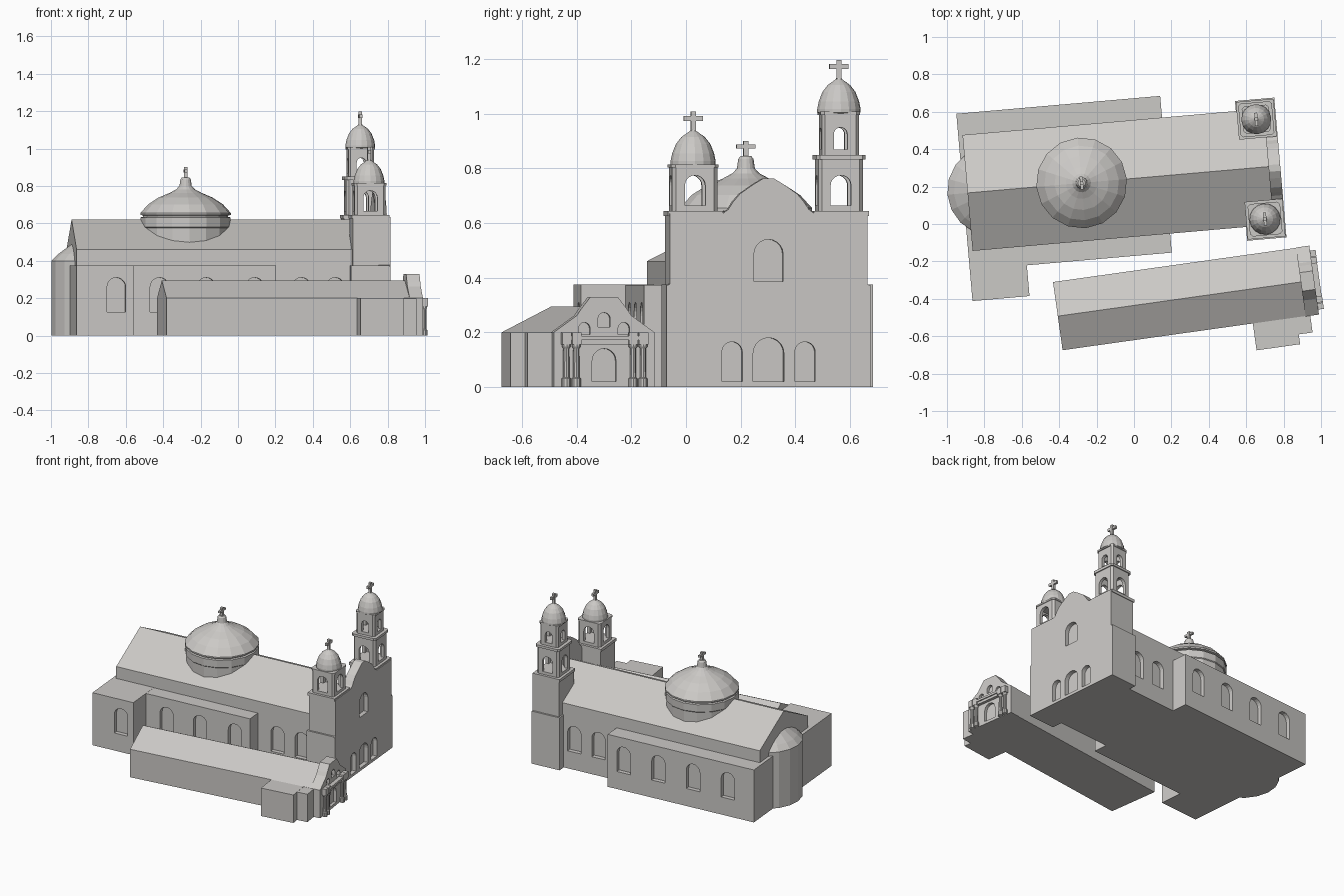
import bpy, bmesh, math
from mathutils import Vector

if "Cube" in bpy.data.objects:
    bpy.data.objects.remove(bpy.data.objects["Cube"])

stone = bpy.data.materials.new("pale_stone")
stone.use_nodes = True
stone.diffuse_color = (0.60, 0.585, 0.565, 1)
stone.node_tree.nodes["Principled BSDF"].inputs["Base Color"].default_value = stone.diffuse_color

CHURCH, HALL = math.radians(5), math.radians(8)
turn = CHURCH          # heading of the building in progress


def finish(name, bm):
    bmesh.ops.recalc_face_normals(bm, faces=bm.faces)
    me = bpy.data.meshes.new(name)
    bm.to_mesh(me)
    bm.free()
    me.materials.append(stone)
    ob = bpy.data.objects.new(name, me)
    bpy.context.collection.objects.link(ob)
    ob.rotation_euler.z = turn
    return ob


def prism(name, pts, axis, a, b):
    """Extrude a 2D outline along x, y or z from a to b."""
    place = {"x": lambda p, q, t: (t, p, q),
             "y": lambda p, q, t: (p, t, q),
             "z": lambda p, q, t: (p, q, t)}[axis]
    bm = bmesh.new()
    face = bm.faces.new([bm.verts.new(place(p, q, a)) for p, q in pts])
    out = bmesh.ops.extrude_face_region(bm, geom=[face])
    move = Vector(place(0, 0, b - a))
    bmesh.ops.translate(bm, vec=move, verts=[v for v in out["geom"] if isinstance(v, bmesh.types.BMVert)])
    return finish(name, bm)


def box(name, x0, x1, y0, y1, z0, z1):
    return prism(name, [(x0, y0), (x1, y0), (x1, y1), (x0, y1)], "z", z0, z1)


def block(name, x, y, half, z0, z1, cut=0.0):
    """Square block with optional chamfered corners."""
    if not cut:
        return box(name, x - half, x + half, y - half, y + half, z0, z1)
    k = half - cut
    pts = [(half, -k), (half, k), (k, half), (-k, half), (-half, k), (-half, -k), (-k, -half), (k, -half)]
    return prism(name, [(x + p, y + q) for p, q in pts], "z", z0, z1)


def lathe(name, x, y, profile, seg=16):
    bm = bmesh.new()
    rings = [[bm.verts.new((x + r * math.cos(i * math.tau / seg), y + r * math.sin(i * math.tau / seg), z))
              for i in range(seg)] for r, z in profile]
    for lo, hi in zip(rings, rings[1:]):
        for i in range(seg):
            j = (i + 1) % seg
            bm.faces.new((lo[i], lo[j], hi[j], hi[i]))
    bm.faces.new(rings[0])
    bm.faces.new(rings[-1])
    return finish(name, bm)


def arch(c, width, z0, z1):
    """Outline of a round-headed opening."""
    r = width / 2
    head = [(c + r * math.cos(i * math.pi / 10), z1 - r + r * math.sin(i * math.pi / 10)) for i in range(11)]
    return [(c - r, z0), (c + r, z0)] + head


def carve(ob, cutter):
    mod = ob.modifiers.new("cut", "BOOLEAN")
    mod.operation, mod.solver, mod.object = "DIFFERENCE", "EXACT", cutter
    bpy.context.view_layer.update()
    ob_eval = ob.evaluated_get(bpy.context.evaluated_depsgraph_get())
    me = bpy.data.meshes.new_from_object(ob_eval)
    ob.modifiers.clear()
    ob.data = me
    bpy.data.objects.remove(cutter)


def niche(ob, axis, face, c, width, z0, z1, depth=0.03):
    """Recess an arch into a wall; the sign of depth points outward."""
    carve(ob, prism("cutter", arch(c, width, z0, z1), axis, face - depth, face + depth))


def cross(name, x, y, z0, z1):
    h = z1 - z0
    box(name + "_post", x - .009, x + .009, y - .009, y + .009, z0 - .01, z1)
    box(name + "_arms", x - .008, x + .008, y - .035, y + .035, z0 + h * .5, z0 + h * .77)


# Nave with gabled roof
MID = 0.243
nave = prism("nave", [(MID - .311, 0), (MID + .311, 0), (MID + .311, .46), (MID, .62), (MID - .311, .46)],
             "x", -.872, .75)
left_aisle = box("left_aisle", -.895, .199, .3, .67, 0, .375)
right_aisle = box("right_aisle", -.85, .188, -.17, .2, 0, .374)
transept = box("transept", -.896, -.59, -.335, .32, 0, .375)

# Side windows
SILL, TOP, WIDE = .125, .31, .1
for u in (-.70, -.44, -.18, .08):
    niche(left_aisle, "y", .67, u, WIDE, SILL, TOP)
for u in (-.436, -.186, .075):
    niche(right_aisle, "y", -.17, u, WIDE, SILL, TOP)
niche(transept, "y", -.335, -.682, WIDE, SILL, TOP)
for u in (.335, .516):
    for side in (-1, 1):
        niche(nave, "y", MID + side * .311, u, WIDE, SILL, TOP)

# Apse
lathe("apse", -.74, MID, [(.24, 0), (.24, .4), (.205, .435), (.13, .49), (.06, .52), (.01, .53)], 18)

# Crossing dome
lathe("dome_drum", -.26, MID, [(.236, .4), (.236, .575), (.241, .58), (.241, .632), (.228, .635), (.228, .66)])
lathe("dome", -.26, MID, [(.228, .642), (.243, .645), (.243, .655), (.2, .702), (.145, .738), (.085, .763),
                          (.05, .782), (.033, .8), (.028, .835), (.02, .845)])
cross("dome_cross", -.26, MID, .845, .9)

# Street front with curved gable
FC, FRONT = 0.233, 0.806
half = [(.375, 0), (.375, .37), (.363, .376), (.363, .635), (.168, .635), (.148, .65), (.13, .678),
        (.105, .707), (.055, .742), (.018, .764)]
street_front = prism("street_front", [(FC + w, z) for w, z in half] + [(FC - w, z) for w, z in reversed(half)],
                     "x", .743, FRONT)
for w, width, z0, z1 in ((0, .113, .02, .18), (-.134, .075, .02, .165), (.134, .075, .02, .165),
                         (0, .107, .385, .54)):
    niche(street_front, "x", FRONT, FC + w, width, z0, z1)


def belfry(name, x, y, size, z0, z1, width, a0, a1):
    body = block(name, x, y, size, z0, z1, size * .16)
    carve(body, block("cutter", x, y, size - .022, a0, z1 - .02))
    carve(body, prism("cutter", arch(y, width, a0, a1), "x", x - .2, x + .2))
    carve(body, prism("cutter", arch(x, width, a0, a1), "y", y - .2, y + .2))


def cupola(name, x, y, r, z):
    rows = [(.9, -.005), (1, 0), (1, .012), (.93, .04), (.76, .075), (.52, .1), (.28, .114), (.14, .122), (.1, .13)]
    lathe(name + "_cupola", x, y, [(r * k, z + h) for k, h in rows])
    cross(name + "_cross", x, y, z + .125, z + .193)


# Bell towers
TX = .70
for name, side in (("right_tower", -1), ("left_tower", 1)):
    ty = FC + side * .268
    block(name + "_shaft", TX, ty, .095, 0, .635)
    outer = sorted((ty - side * .09, ty + side * .107))
    box(name + "_base", TX - .105, TX + .1, *outer, 0, .375)
    block(name + "_ledge", TX, ty, .101, .625, .645)
    if side < 0:
        belfry(name + "_belfry", TX, ty, .083, .645, .805, .075, .665, .775)
        block(name + "_cornice", TX, ty, .087, .803, .815, .014)
        cupola(name, TX, ty, .083, .815)
    else:
        belfry(name + "_lower_belfry", TX, ty, .082, .645, .835, .075, .665, .775)
        block(name + "_middle_ledge", TX, ty, .09, .833, .85, .012)
        belfry(name + "_upper_belfry", TX, ty, .068, .85, 1.0, .05, .87, .95)
        block(name + "_cornice", TX, ty, .073, .996, 1.008, .014)
        cupola(name, TX, ty, .08, 1.005)

# Side hall with its own heading
turn = HALL
HC = -.431
prism("hall", [(HC - .184, 0), (HC + .184, 0), (HC + .184, .2), (HC, .295), (HC - .184, .2)], "x", -.472, .87)
box("hall_room", .555, .79, -.76, -.55, 0, .2)
box("hall_porch_room", .6, .865, -.707, -.56, 0, .199)

# Hall front: stepped gable, door and niches
HF = .912
half = [(.186, 0), (.186, .2), (.1, .262), (.085, .285), (.05, .33)]
hall_front = prism("hall_front", [(HC + w, z) for w, z in half] + [(HC - w, z) for w, z in reversed(half)],
                   "x", .84, HF)
for w, width, z0, z1 in ((0, .088, .02, .14), (0, .045, .22, .272), (-.073, .042, .192, .236),
                         (.073, .042, .192, .236)):
    niche(hall_front, "x", HF, HC + w, width, z0, z1, .02)

# Paired columns and entablature
box("entablature", .9, .932, HC - .125, HC + .125, .155, .172)
box("entablature_cap", .9, .94, HC - .135, HC + .135, .172, .187)
for side in (-1, 1):
    for w in (.105, .142):
        y = HC + side * w
        lathe("column", .925, y, [(.017, 0), (.017, .03), (.012, .035), (.011, .14), (.016, .147), (.016, .156)], 10)
        block("column_cap", .925, y, .017, .155, .2)
